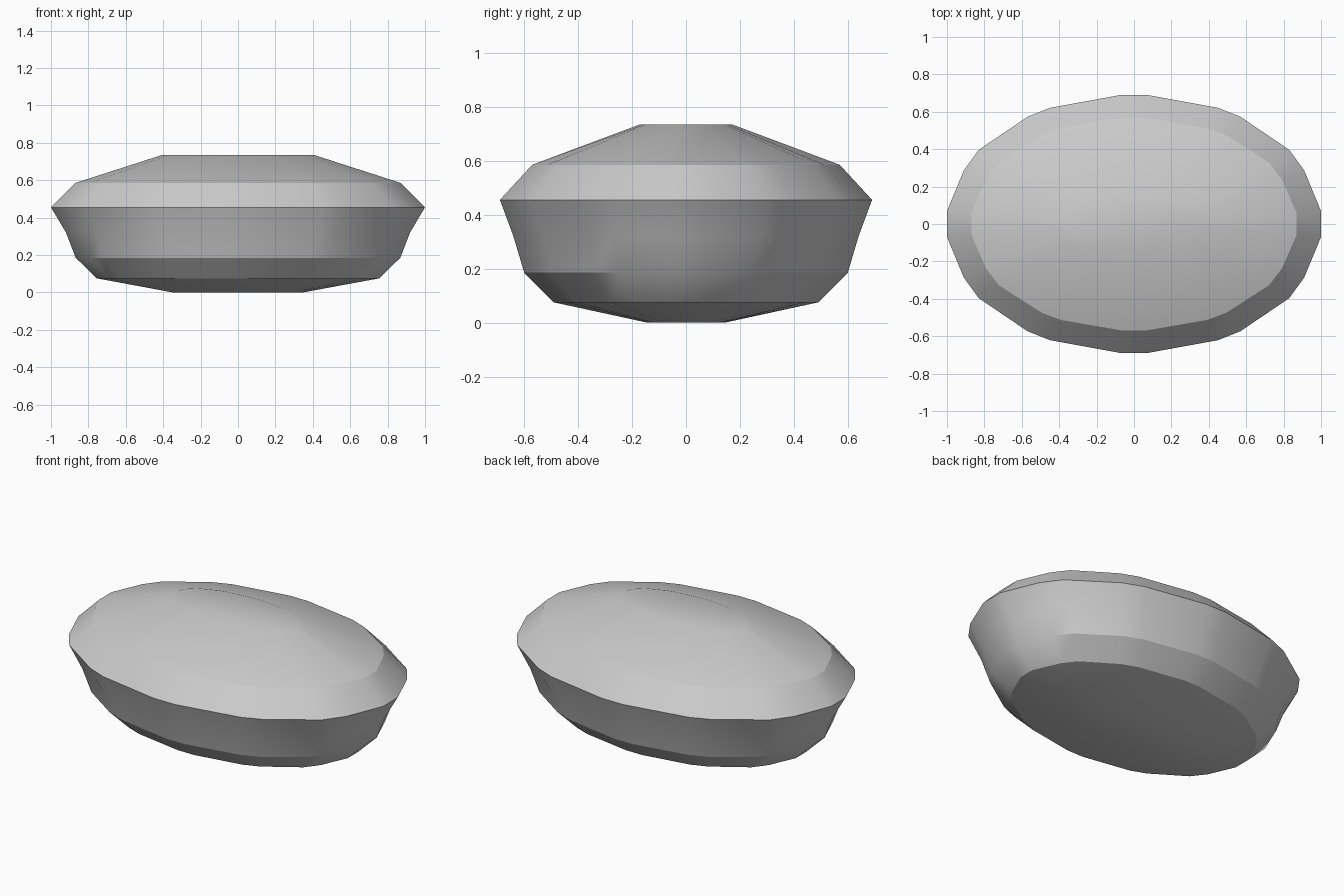
import bpy, bmesh, math

if "Cube" in bpy.data.objects:
    bpy.data.objects.remove(bpy.data.objects["Cube"])

# One quarter of the 12-sided outline with chamfered corners (unit radius)
quarter = [(1.0, 0.1), (0.91, 0.415), (0.83, 0.575),
           (0.57, 0.83), (0.45, 0.9), (0.07, 1.0)]
left = [(-x, y) for x, y in reversed(quarter)]
half = quarter + left
outline = half + [(-x, -y) for x, y in half]

# Height, half length and half width of each level
levels = [(0.0, 0.35, 0.145), (0.075, 0.755, 0.49), (0.185, 0.868, 0.6),
          (0.32, 0.92, 0.64), (0.455, 1.0, 0.69), (0.585, 0.87, 0.57),
          (0.735, 0.405, 0.17)]

# Loft the levels into a closed pebble
bm = bmesh.new()
rings = [[bm.verts.new((x * a, y * b, z)) for x, y in outline]
         for z, a, b in levels]
n = len(outline)
for low, high in zip(rings, rings[1:]):
    for i in range(n):
        j = (i + 1) % n
        bm.faces.new((low[i], low[j], high[j], high[i]))
bm.faces.new(list(reversed(rings[0])))
bm.faces.new(rings[-1])
bmesh.ops.recalc_face_normals(bm, faces=bm.faces)

mesh = bpy.data.meshes.new("stone")
bm.to_mesh(mesh)
bm.free()
stone = bpy.data.objects.new("stone", mesh)
bpy.context.collection.objects.link(stone)

# Smooth around the sides, crisp between levels
bpy.context.view_layer.objects.active = stone
stone.select_set(True)
bpy.ops.object.shade_smooth_by_angle(angle=math.radians(25))
